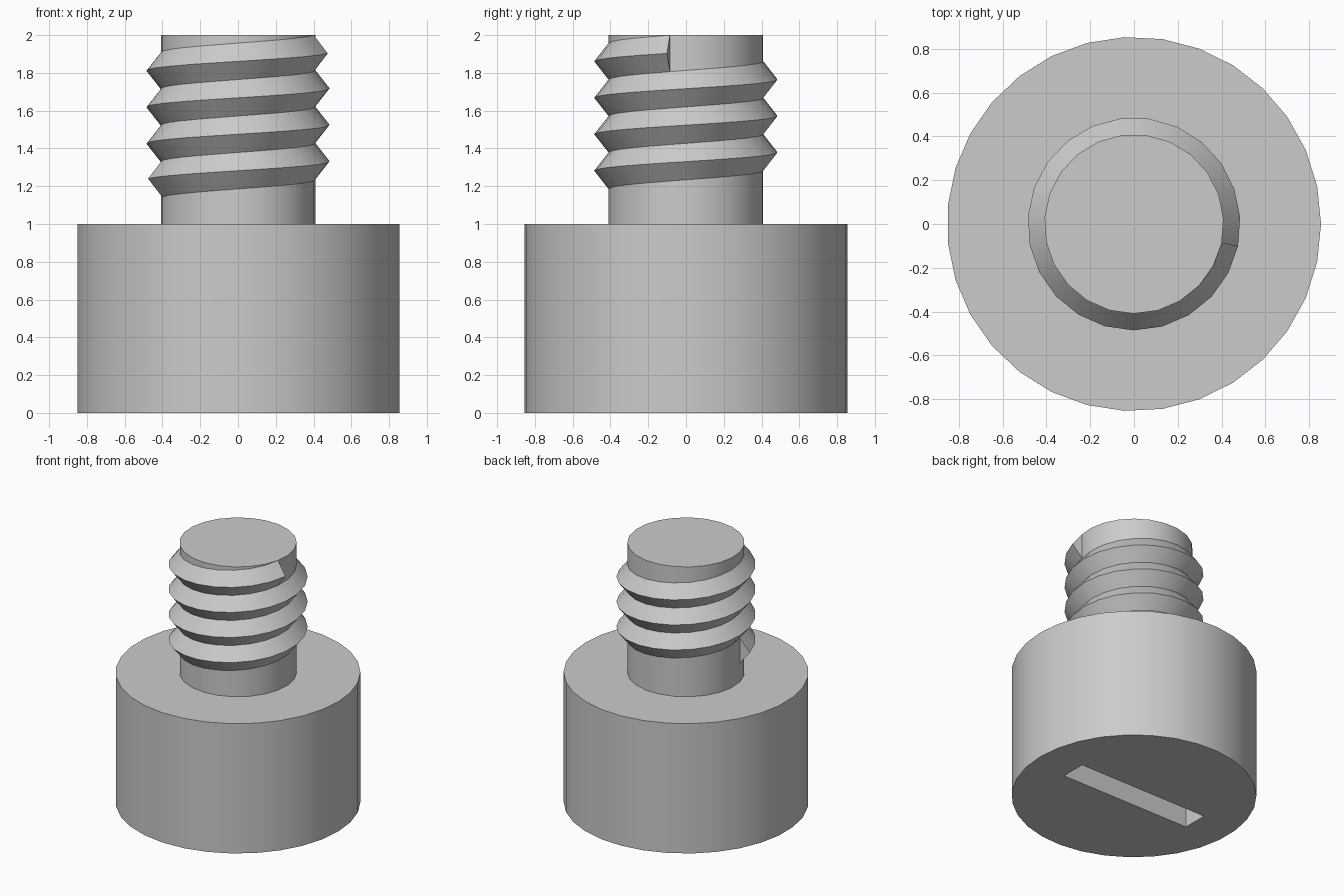
import bpy
import bmesh
from math import radians, cos, sin, tau

cube = bpy.data.objects.get("Cube")
if cube:
    bpy.data.objects.remove(cube, do_unlink=True)

steel = bpy.data.materials.new("plain grey")
steel.use_nodes = True
grey = (0.6, 0.6, 0.6, 1)
steel.diffuse_color = grey
steel.node_tree.nodes["Principled BSDF"].inputs["Base Color"].default_value = grey

SIDES = 23              # shank and thread steps per turn
STEP = tau / SIDES
END = radians(348)      # angle where the thread stops
SHANK_R, CREST_R = 0.41, 0.486
PITCH = 0.193


def activate(obj):
    bpy.ops.object.select_all(action='DESELECT')
    obj.select_set(True)
    bpy.context.view_layer.objects.active = obj


def smooth(obj):
    activate(obj)
    bpy.ops.object.shade_smooth_by_angle(angle=radians(30))


def cylinder(name, radius, bottom, top, sides, turn=0):
    bpy.ops.mesh.primitive_cylinder_add(
        vertices=sides, radius=radius, depth=top - bottom,
        location=(0, 0, (top + bottom) / 2), rotation=(0, 0, turn))
    obj = bpy.context.object
    obj.name = name
    obj.data.materials.append(steel)
    return obj


# Head with a driver slot cut into its underside
head = cylinder("head", 0.855, 0, 1, 31, -tau / 4)
bpy.ops.mesh.primitive_cube_add(size=1)
cutter = bpy.context.object
cutter.name = "slot_cutter"
cutter.scale = (1.11, 0.195, 0.5)
cutter.hide_render = True
cutter.data.materials.append(steel)
activate(head)
cut = head.modifiers.new("slot", 'BOOLEAN')
cut.operation = 'DIFFERENCE'
cut.solver = 'EXACT'
cut.object = cutter
bpy.ops.object.modifier_apply(modifier=cut.name)
bpy.data.objects.remove(cutter, do_unlink=True)
smooth(head)

# Shank, its corners lined up with the thread steps
smooth(cylinder("shank", SHANK_R, 0.98, 2, SIDES, END - tau / 4))

# Thread: a pointed section swept up a right-handed helix
section = [(SHANK_R, -PITCH / 2), (CREST_R, 0), (SHANK_R, PITCH / 2), (0.36, 0)]
bm = bmesh.new()
rings = []
for i in range(80):
    back = (79 - i) * STEP
    a = END - back
    z = 1.903 - PITCH * back / tau
    rings.append([bm.verts.new((r * cos(a), r * sin(a), z + dz)) for r, dz in section])
for low, high in zip(rings, rings[1:]):
    for j in range(4):
        k = (j + 1) % 4
        bm.faces.new((low[j], high[j], high[k], low[k]))
bm.faces.new(rings[0])
bm.faces.new(rings[-1][::-1])
bmesh.ops.recalc_face_normals(bm, faces=bm.faces)
mesh = bpy.data.meshes.new("thread")
bm.to_mesh(mesh)
bm.free()
mesh.materials.append(steel)
thread = bpy.data.objects.new("thread", mesh)
bpy.context.collection.objects.link(thread)
smooth(thread)
